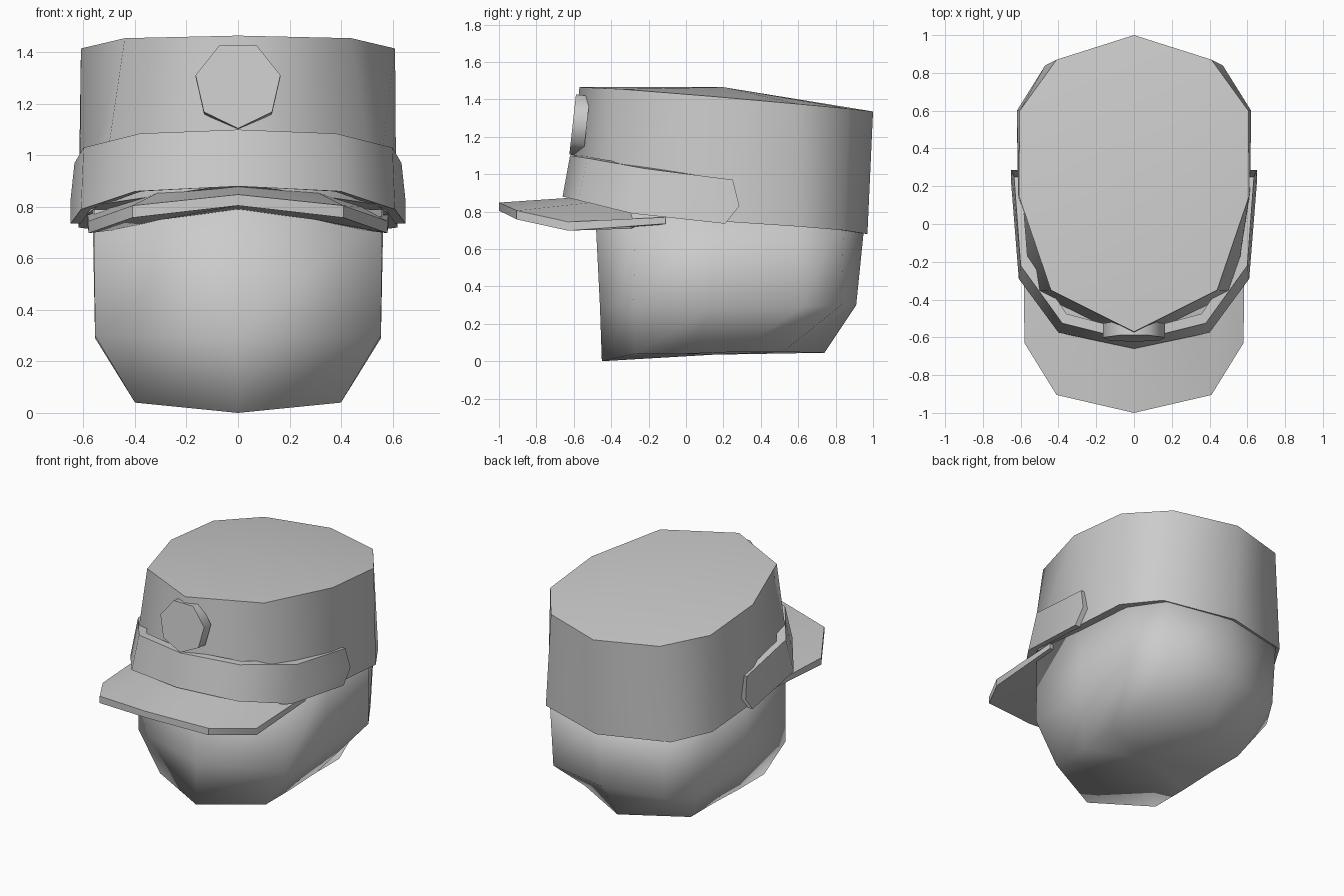
import bpy, bmesh, math

cube = bpy.data.objects.get("Cube")
if cube:
    bpy.data.objects.remove(cube)

GREY = (0.6, 0.6, 0.6, 1)
grey = bpy.data.materials.new("plain grey")
grey.use_nodes = True
grey.diffuse_color = GREY
grey.node_tree.nodes["Principled BSDF"].inputs["Base Color"].default_value = GREY


def finish(name, bm, angle):
    bmesh.ops.recalc_face_normals(bm, faces=bm.faces)
    mesh = bpy.data.meshes.new(name)
    bm.to_mesh(mesh)
    bm.free()
    obj = bpy.data.objects.new(name, mesh)
    bpy.context.collection.objects.link(obj)
    mesh.materials.append(grey)
    bpy.ops.object.select_all(action='DESELECT')
    obj.select_set(True)
    bpy.context.view_layer.objects.active = obj
    bpy.ops.object.shade_smooth_by_angle(angle=math.radians(angle))


def flip(p):
    return (-p[0], p[1], p[2])


def bridge(bm, sections):
    """Join consecutive closed loops with quads; return the vertex loops."""
    rows = [[bm.verts.new(p) for p in s] for s in sections]
    for a, b in zip(rows, rows[1:]):
        for i in range(len(a)):
            j = (i + 1) % len(a)
            bm.faces.new((a[i], a[j], b[j], b[i]))
    return rows


def shell(name, halves, bottom, top, angle):
    """Stack of rings, each given as a half outline from front to back, with fan ends."""
    bm = bmesh.new()
    rows = bridge(bm, [h + [flip(p) for p in h[-2:0:-1]] for h in halves])
    for row, pole in ((rows[0], bottom), (rows[-1], top)):
        c = bm.verts.new(pole)
        for i, v in enumerate(row):
            bm.faces.new((v, row[(i + 1) % len(row)], c))
    finish(name, bm, angle)


def wrap(name, half, angle):
    """Bar of cross-sections running from the front centre, mirrored and capped."""
    bm = bmesh.new()
    rows = bridge(bm, [[flip(p) for p in s] for s in half[:0:-1]] + half)
    bm.faces.new(rows[0])
    bm.faces.new(rows[-1])
    finish(name, bm, angle)


# Head: chin ring, jaw ring, and a ring tucked inside the cap
shell("head", [
    [(0, -.45, 0), (.4, -.27, .04), (.4, 0, .04), (.4, .27, .05), (.4, .52, .05), (0, .74, .045)],
    [(0, -.46, .29), (.555, -.28, .3), (.555, .15, .29), (.55, .62, .29), (.42, .83, .3), (0, .91, .3)],
    [(0, -.485, .79), (.56, -.27, .79), (.565, .15, .79), (.565, .6, .79), (.44, .845, .79), (0, .96, .79)],
], (0, .15, .035), (0, .15, .82), 180)

# Cap: tall crown, sloping down to the back
shell("cap", [
    [(0, -.62, .89), (.535, -.355, .81), (.615, .15, .75), (.62, .6, .72), (.47, .84, .7), (0, .97, .68)],
    [(0, -.57, 1.465), (.44, -.35, 1.455), (.61, .15, 1.415), (.605, .6, 1.375), (.41, .87, 1.35), (0, 1, 1.335)],
], (0, .15, .76), (0, .2, 1.465), 60)

# Band: bottom, middle and top points, with the back side pushed into the cap
band = []
for b, m, t in (((0, -.66, .88), (0, -.64, .99), (0, -.62, 1.1)),
                ((.4, -.575, .86), (.39, -.55, .9725), (.38, -.525, 1.085)),
                ((.61, -.29, .79), (.605, -.255, .91), (.6, -.22, 1.03)),
                ((.65, .21, .735), (.65, .285, .83), (.635, .25, .97))):
    inner = [(x * .94, y + .05 if y < 0 else y, z) for x, y, z in (t, m, b)]
    band.append([b, m, t] + inner)
wrap("cap_band", band, 60)

# Visor: outer edge and inner edge, top and bottom
visor = []
for (x, y, z, under), (u, v, w, low) in (
        ((0, -1, .848, .805), (0, -.45, .885, .79)),
        ((.41, -.905, .805, .758), (.3, -.4, .86, .75)),
        ((.58, -.63, .745, .698), (.48, -.25, .8, .71)),
        ((.585, -.11, .77, .735), (.48, -.11, .77, .735))):
    visor.append([(x, y, z), (u, v, w), (u, v, low), (x, y, under)])
wrap("visor", visor, 40)

# Badge: seven-sided disc, point down, leaning back with the cap front
bm = bmesh.new()
discs = []
for depth in (.035, -.04):
    loop = []
    for i in range(7):
        a = -math.pi / 2 + i * math.tau / 7
        rise = .169 * math.sin(a)
        loop.append((.169 * math.cos(a), -.57 - depth + .11 * rise, 1.27 + rise + .11 * depth))
    discs.append(loop)
for row in bridge(bm, discs):
    bm.faces.new(row)
finish("badge", bm, 60)
